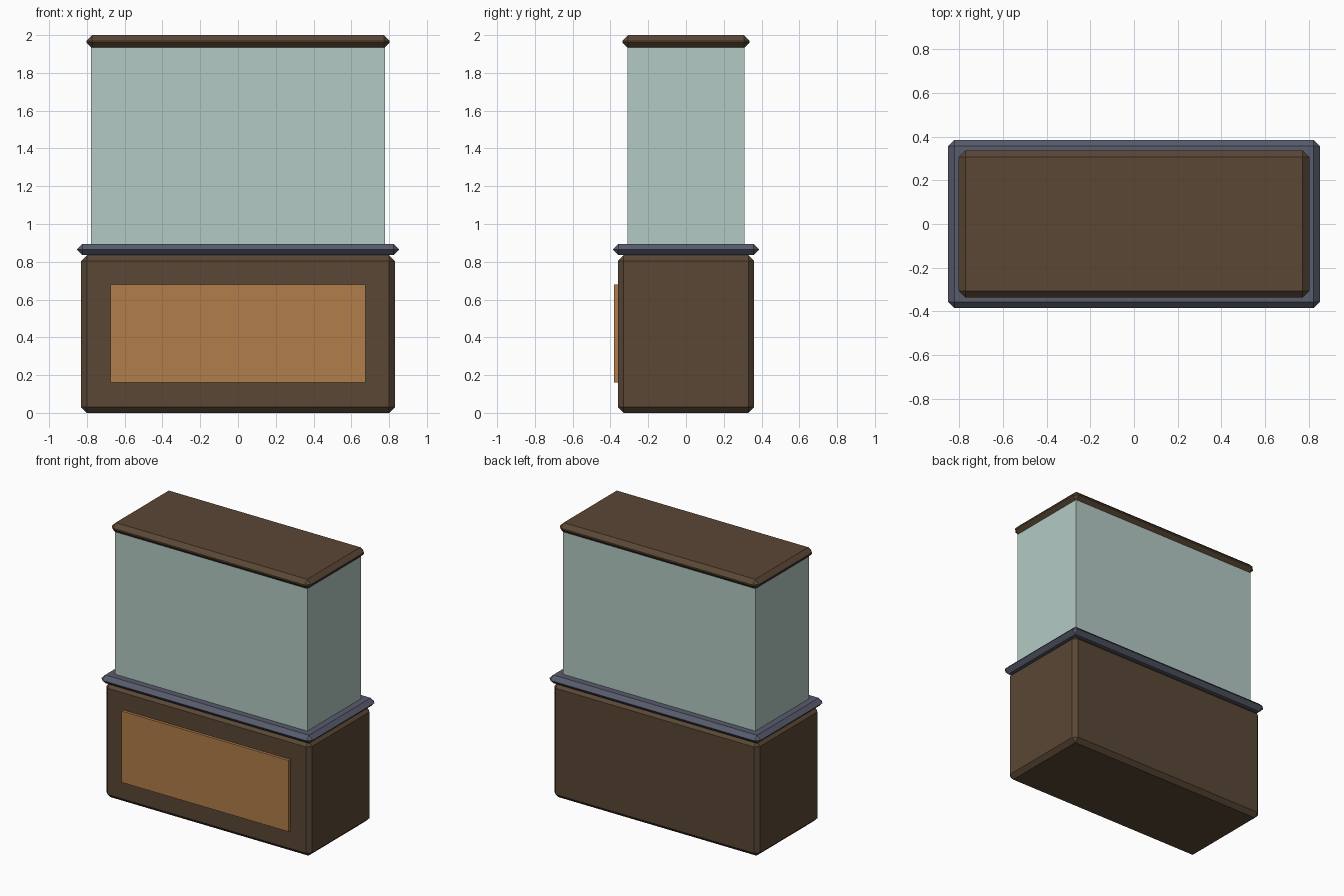
import bpy
import bmesh

if "Cube" in bpy.data.objects:
    bpy.data.objects.remove(bpy.data.objects["Cube"])


def srgb(r, g, b):
    """8-bit display colour to linear values."""
    lin = [((c / 255 + 0.055) / 1.055) ** 2.4 for c in (r, g, b)]
    return (*lin, 1.0)


def material(name, rgb):
    m = bpy.data.materials.new(name)
    m.diffuse_color = srgb(*rgb)
    m.use_nodes = True
    m.node_tree.nodes["Principled BSDF"].inputs["Base Color"].default_value = m.diffuse_color
    return m


def box(name, half_x, y0, y1, z0, z1, mat, chamfer=0.0):
    """Axis-aligned box, centred on x, with every edge cut by a flat chamfer."""
    bm = bmesh.new()
    bmesh.ops.create_cube(bm, size=1)
    for v in bm.verts:
        v.co.x *= 2 * half_x
        v.co.y = (y0 + y1) / 2 + v.co.y * (y1 - y0)
        v.co.z = (z0 + z1) / 2 + v.co.z * (z1 - z0)
    if chamfer:
        bmesh.ops.bevel(bm, geom=bm.edges[:], offset=chamfer, segments=1,
                        profile=0.5, affect='EDGES', clamp_overlap=True)
    bmesh.ops.recalc_face_normals(bm, faces=bm.faces[:])
    mesh = bpy.data.meshes.new(name)
    bm.to_mesh(mesh)
    bm.free()
    mesh.materials.append(mat)
    obj = bpy.data.objects.new(name, mesh)
    bpy.context.collection.objects.link(obj)
    return obj


dark_wood = material("dark wood", (90, 71, 53))
light_wood = material("light wood", (177, 125, 74))
slate = material("slate", (88, 92, 108))
glass = material("pale glass", (179, 202, 196))

# Wooden cabinet and its front panel
box("cabinet_base", 0.83, -0.36, 0.36, 0.0, 0.835, dark_wood, 0.03)
box("front_panel", 0.675, -0.38, -0.35, 0.16, 0.68, light_wood)

# Knife-edged counter slab
box("counter_slab", 0.852, -0.386, 0.386, 0.835, 0.895, slate, 0.0295)

# Glass case and lid
box("glass_case", 0.777, -0.31, 0.31, 0.89, 1.935, glass)
box("lid", 0.803, -0.336, 0.336, 1.93, 2.0, dark_wood, 0.03)
